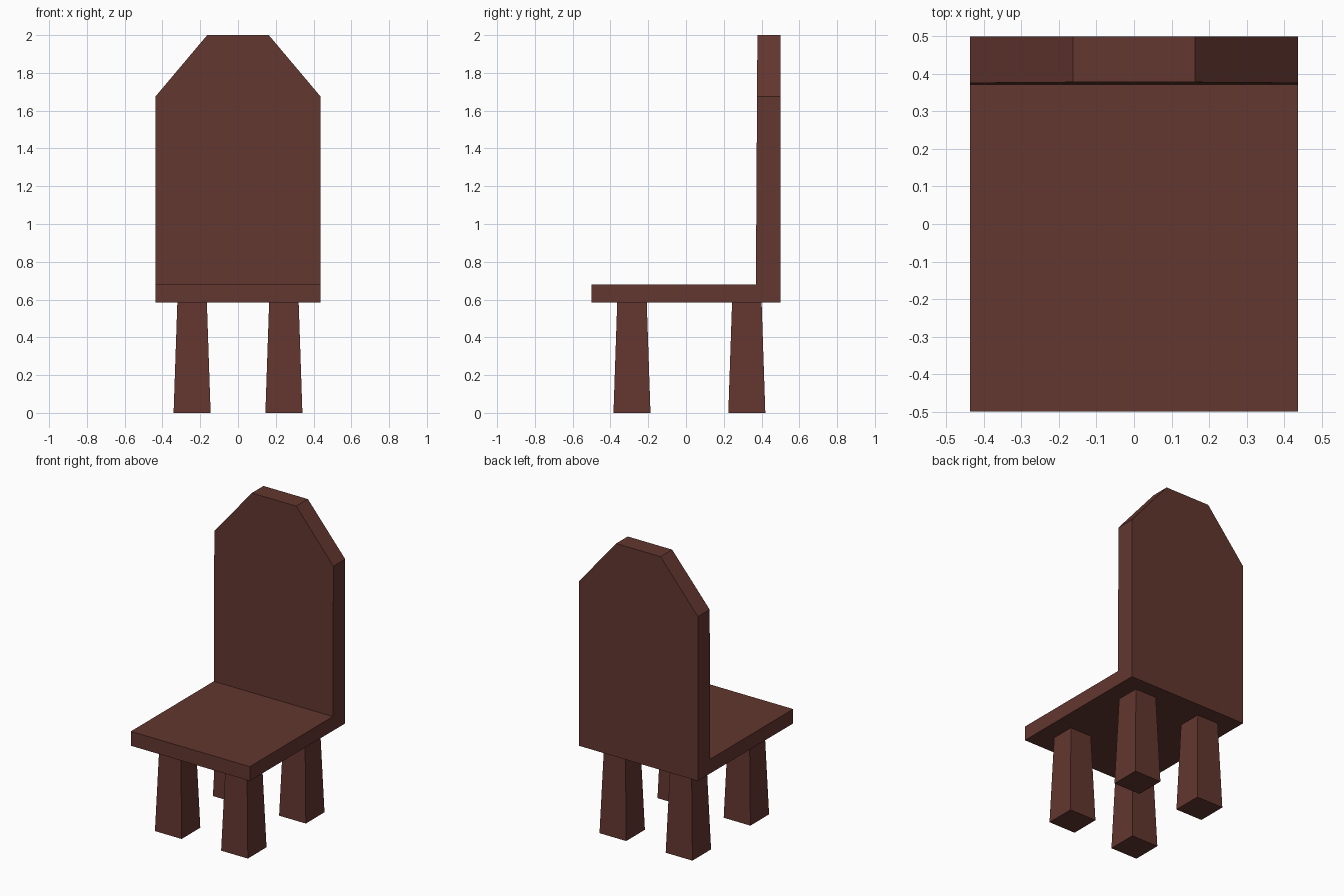
import bpy, bmesh
from mathutils import Vector

if "Cube" in bpy.data.objects:
    bpy.data.objects.remove(bpy.data.objects["Cube"])

wood = bpy.data.materials.new("dark brown wood")
wood.diffuse_color = (0.125, 0.038, 0.029, 1)
wood.use_nodes = True
wood.node_tree.nodes["Principled BSDF"].inputs["Base Color"].default_value = wood.diffuse_color


def finish(bm, name):
    bmesh.ops.recalc_face_normals(bm, faces=bm.faces[:])
    mesh = bpy.data.meshes.new(name)
    bm.to_mesh(mesh)
    bm.free()
    mesh.materials.append(wood)
    obj = bpy.data.objects.new(name, mesh)
    bpy.context.collection.objects.link(obj)
    return obj


# Seat and backrest: one L-shaped side profile extruded across the width
W = 0.437
profile = [(-0.5, 0.585), (0.5, 0.585), (0.5, 2.0), (0.378, 2.0), (0.37, 0.68), (-0.5, 0.68)]
bm = bmesh.new()
face = bm.faces.new([bm.verts.new((-W, y, z)) for y, z in profile])
ext = bmesh.ops.extrude_face_region(bm, geom=[face])
bmesh.ops.translate(bm, vec=(2 * W, 0, 0),
                    verts=[g for g in ext["geom"] if isinstance(g, bmesh.types.BMVert)])
# Slice off both top corners of the backrest
for side in (-1, 1):
    cut = bmesh.ops.bisect_plane(
        bm, geom=bm.verts[:] + bm.edges[:] + bm.faces[:], clear_outer=True,
        plane_co=(side * W, 0, 1.675), plane_no=Vector((side * 0.325, 0, 0.274)).normalized())
    rim = [e for e in cut["geom_cut"] if isinstance(e, bmesh.types.BMEdge)]
    bmesh.ops.holes_fill(bm, edges=rim, sides=0)
finish(bm, "seat_and_backrest")


# Tapered square legs, wider at the floor
def leg(name, x, y):
    bm = bmesh.new()
    bmesh.ops.create_cube(bm, size=1)
    for v in bm.verts:
        top = v.co.z > 0
        width = 0.156 if top else 0.196
        v.co = (x + v.co.x * width, y + v.co.y * width, 0.59 if top else 0.0)
    finish(bm, name)


for side, x in (("left", -0.243), ("right", 0.243)):
    leg("front_leg_" + side, x, -0.286)
    leg("back_leg_" + side, x, 0.322)
